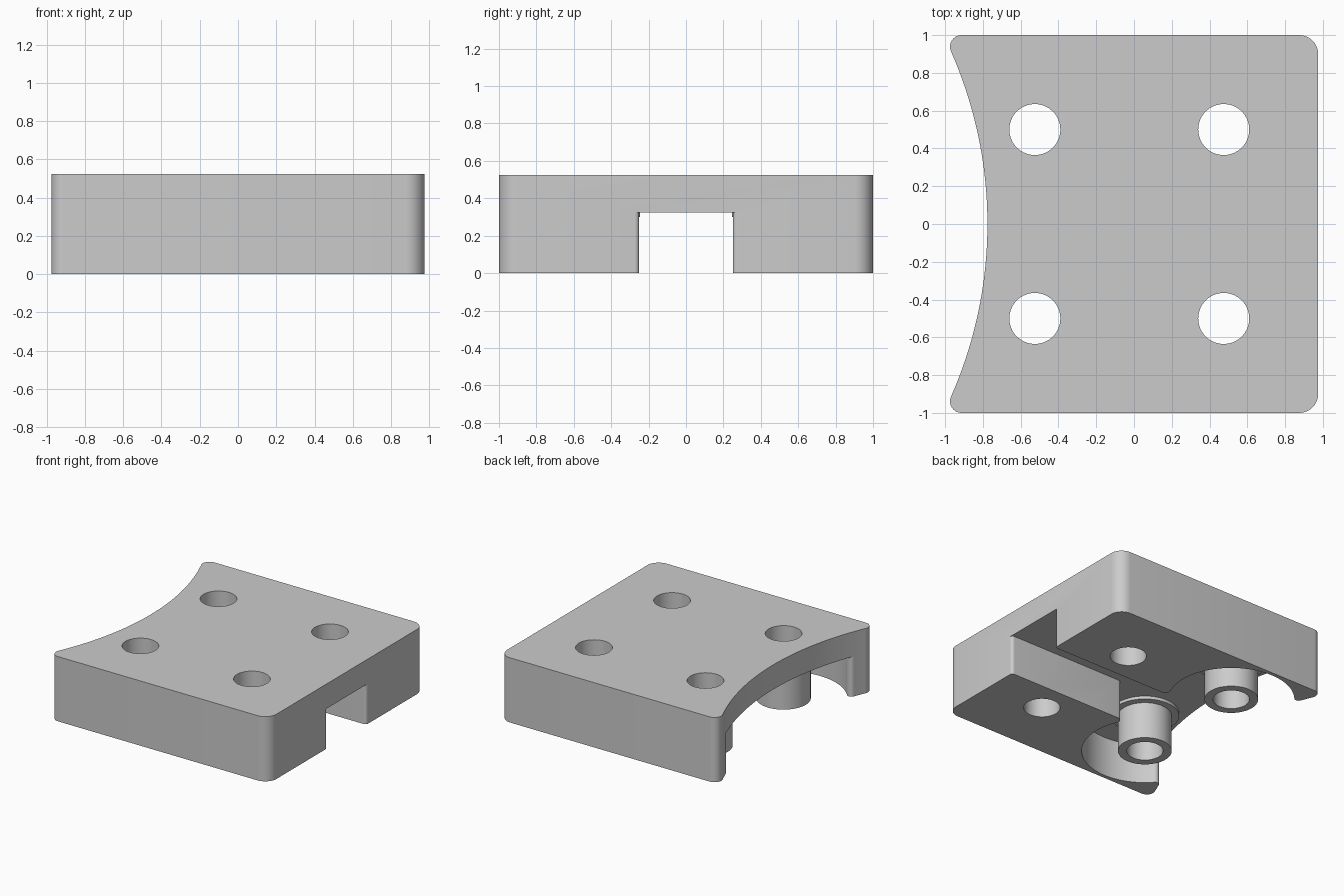
import bpy, bmesh
from math import sin, cos, tan, atan2, pi, sqrt, radians
from mathutils import Vector
from mathutils.geometry import intersect_sphere_sphere_2d

cube = bpy.data.objects.get("Cube")
if cube:
    bpy.data.objects.remove(cube)

HEIGHT, CEILING, COLLAR_Z = 0.525, 0.325, 0.30
SIDE, CHANNEL = 0.975, 0.25
HOLE_R, POST_R, COLLAR_R, POCKET_R = 0.135, 0.20, 0.255, 0.47
HOLES = [Vector((x, y)) for x in (-0.525, 0.475) for y in (-0.5, 0.5)]
POSTS = HOLES[:2]
HOLLOW, HOLLOW_R = Vector((-3.036, 0)), 2.26


def arc(center, radius, start, end, steps):
    angles = [start + (end - start) * i / steps for i in range(steps + 1)]
    return [center + Vector((cos(a), sin(a))) * radius for a in angles]


def arc_between(center, radius, p, q, steps):
    a, b = p - center, q - center
    return arc(center, radius, atan2(a.y, a.x), atan2(b.y, b.x), steps)


def circle(center, radius):
    return arc(center, radius, 0, 2 * pi, 64)[:-1]


def trim(points, length):
    points = list(points)
    while (points[1] - points[0]).length < length:
        length -= (points[1] - points[0]).length
        points.pop(0)
    points[0] = points[0].lerp(points[1], length / (points[1] - points[0]).length)
    return points


def rounded(edges, radii):
    """Join edges with round corners; one radius fewer than edges leaves the path open."""
    edges, fillets = list(edges), []
    for i, r in enumerate(radii):
        j = (i + 1) % len(edges)
        corner = edges[j][0].copy()
        half = (edges[i][-2] - corner).angle(edges[j][1] - corner) / 2
        edges[i] = trim(edges[i][::-1], r / tan(half))[::-1]
        edges[j] = trim(edges[j], r / tan(half))
        p, q, w = edges[i][-1], edges[j][0], sin(half)
        fillet = []
        for k in range(1, 8):
            t = k / 8
            a, b, c = (1 - t) ** 2, 2 * t * (1 - t) * w, t * t
            fillet.append((p * a + corner * b + q * c) / (a + b + c))
        fillets.append(fillet)
    if len(radii) < len(edges):
        edges[0], edges[-1] = edges[0][-1:], edges[-1][:1]
        fillets.append([])
    return [p for e, f in zip(edges, fillets) for p in e + f]


def prism(name, loops, bottom, top):
    bm = bmesh.new()
    for loop in loops:
        verts = [bm.verts.new((p.x, p.y, bottom)) for p in loop]
        for a, b in zip(verts, verts[1:] + verts[:1]):
            bm.edges.new((a, b))
    bmesh.ops.triangle_fill(bm, use_beauty=True, edges=bm.edges[:])
    new = bmesh.ops.extrude_face_region(bm, geom=bm.faces[:])["geom"]
    bmesh.ops.translate(bm, vec=(0, 0, top - bottom),
                        verts=[v for v in new if isinstance(v, bmesh.types.BMVert)])
    bmesh.ops.recalc_face_normals(bm, faces=bm.faces[:])
    mesh = bpy.data.meshes.new(name)
    bm.to_mesh(mesh)
    bm.free()
    obj = bpy.data.objects.new(name, mesh)
    bpy.context.collection.objects.link(obj)
    return obj


# Block outline with a hollow left side
tip = Vector((HOLLOW.x + sqrt(HOLLOW_R ** 2 - 1), 1))
low_tip, right_top, right_low = Vector((tip.x, -1)), Vector((SIDE, 1)), Vector((SIDE, -1))
outline = rounded([[right_low, right_top], [right_top, tip],
                   arc_between(HOLLOW, HOLLOW_R, tip, low_tip, 64),
                   [low_tip, right_low]], [0.1, 0.06, 0.06, 0.1])
block = prism("mounting_block", [outline] + [circle(c, HOLE_R) for c in HOLES], 0, HEIGHT)

# Underside void: round pockets that open into the middle channel
post = POSTS[1]
tip_low = max(intersect_sphere_sphere_2d(HOLLOW, HOLLOW_R, post, POCKET_R), key=lambda p: p.y)
tip_low = Vector(tip_low)
drop = post.y - CHANNEL
inner = Vector((post.x + sqrt(POCKET_R ** 2 - drop ** 2), CHANNEL))
mouth = Vector((SIDE, CHANNEL))
chain = rounded([arc_between(HOLLOW, HOLLOW_R, tip, tip_low, 16),
                 arc_between(post, POCKET_R, tip_low, inner, 48),
                 [inner, mouth], [mouth, Vector((SIDE, 0.5))]], [0.03, 0.04, 0.025])
half_void = [Vector((-1.3, chain[0].y))] + chain + [Vector((1.3, chain[-1].y))]
void = half_void + [Vector((p.x, -p.y)) for p in reversed(half_void)]
cutters = [prism("void_cutter", [void] + [circle(c, COLLAR_R) for c in POSTS], -0.1, CEILING)]

# Rings that thin the posts below their collars
for c in POSTS:
    cutters.append(prism("post_cutter", [circle(c, 0.35), circle(c, POST_R)], -0.1, COLLAR_Z))

for cutter in cutters:
    cutter.hide_render = True
    cut = block.modifiers.new(cutter.name, "BOOLEAN")
    cut.operation, cut.solver, cut.object = "DIFFERENCE", "EXACT", cutter

# Bake the cuts and drop the cutters
depsgraph = bpy.context.evaluated_depsgraph_get()
depsgraph.update()
mesh = bpy.data.meshes.new_from_object(block.evaluated_get(depsgraph))
block.modifiers.clear()
block.data = mesh
for cutter in cutters:
    bpy.data.objects.remove(cutter)

# Single grey material
grey = bpy.data.materials.new("plain_grey")
grey.use_nodes = True
colour = (0.6, 0.6, 0.6, 1)
grey.diffuse_color = colour
grey.node_tree.nodes["Principled BSDF"].inputs["Base Color"].default_value = colour
mesh.materials.clear()
mesh.materials.append(grey)

bpy.ops.object.select_all(action="DESELECT")
block.select_set(True)
bpy.context.view_layer.objects.active = block
bpy.ops.object.shade_smooth_by_angle(angle=radians(30))
